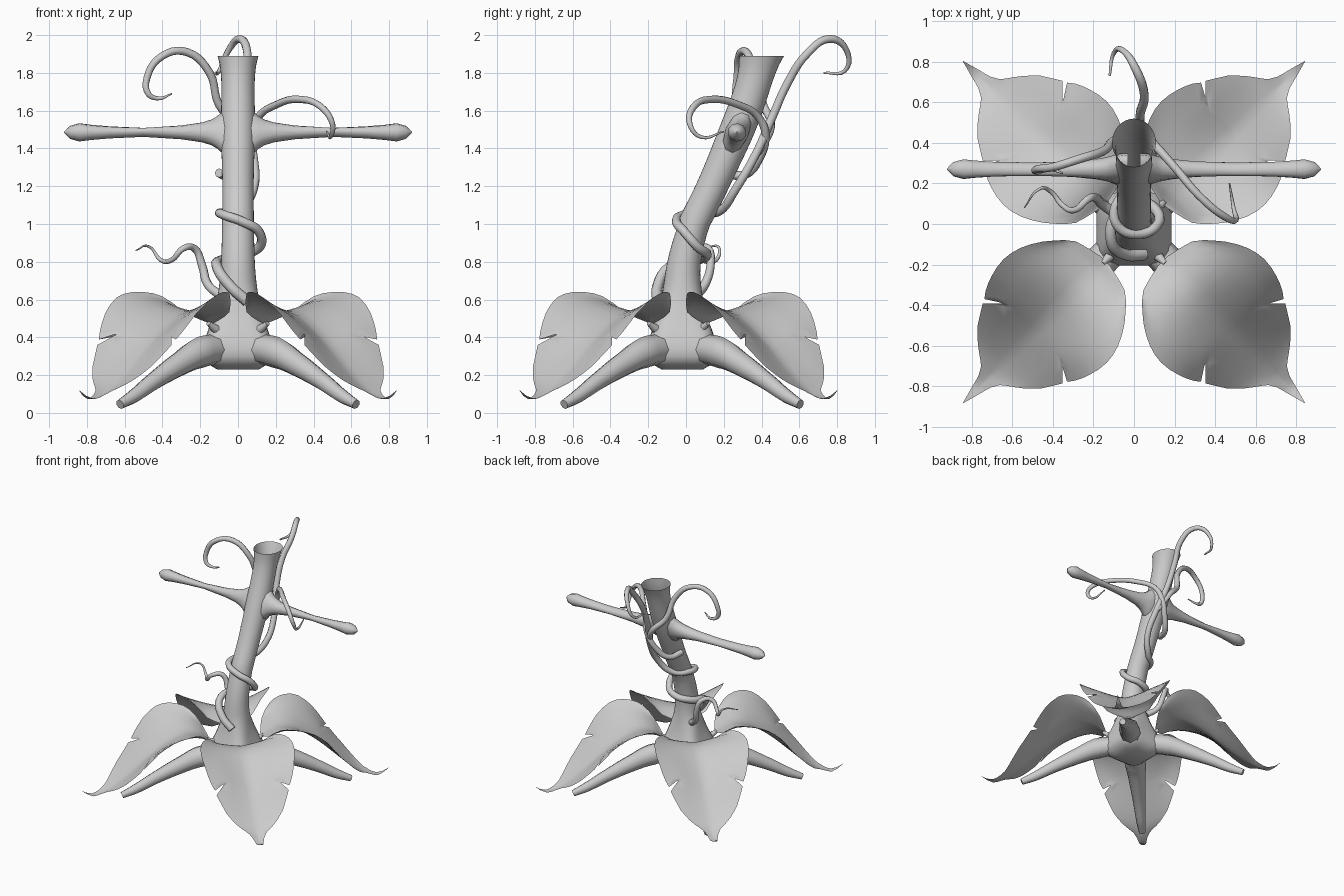
import bpy
import bmesh
import math
from mathutils import Vector

default_cube = bpy.data.objects.get("Cube")
if default_cube:
    bpy.data.objects.remove(default_cube, do_unlink=True)

grey = bpy.data.materials.new("plain grey")
grey.use_nodes = True
GREY = (0.6, 0.6, 0.6, 1)
grey.diffuse_color = GREY
grey.node_tree.nodes["Principled BSDF"].inputs["Base Color"].default_value = GREY


def finish(mesh, name, angle=60):
    """Link a mesh as a named, smooth grey part."""
    mesh.materials.clear()
    mesh.materials.append(grey)
    part = bpy.data.objects.new(name, mesh)
    bpy.context.collection.objects.link(part)
    bpy.ops.object.select_all(action="DESELECT")
    part.select_set(True)
    bpy.context.view_layer.objects.active = part
    bpy.ops.object.shade_smooth_by_angle(angle=math.radians(angle))
    return part


def tube(name, points, radii):
    """Sweep a round section along a path, spreading the radii evenly over it."""
    curve = bpy.data.curves.new(name + " path", "CURVE")
    curve.dimensions = "3D"
    curve.bevel_depth = 1
    curve.bevel_resolution = 2
    curve.resolution_u = 5
    curve.use_fill_caps = True
    spline = curve.splines.new("BEZIER")
    spline.bezier_points.add(len(points) - 1)
    for i, (knot, co) in enumerate(zip(spline.bezier_points, points)):
        knot.co = co
        knot.handle_left_type = knot.handle_right_type = "AUTO"
        t = i / (len(points) - 1) * (len(radii) - 1)
        k = min(int(t), len(radii) - 2)
        knot.radius = radii[k] + (radii[k + 1] - radii[k]) * (t - k)
    helper = bpy.data.objects.new(name + " helper", curve)
    bpy.context.collection.objects.link(helper)
    bpy.context.view_layer.update()
    graph = bpy.context.evaluated_depsgraph_get()
    mesh = bpy.data.meshes.new_from_object(helper.evaluated_get(graph))
    bpy.data.objects.remove(helper, do_unlink=True)
    return finish(mesh, name)


def grid_mesh(name, rows, closed=False, cap=False):
    """Bridge rows of points into a sheet, or a tube when closed."""
    bm = bmesh.new()
    grid = [[bm.verts.new(p) for p in row] for row in rows]
    for low, high in zip(grid, grid[1:]):
        n = len(low)
        for i in range(n if closed else n - 1):
            j = (i + 1) % n
            bm.faces.new((low[i], low[j], high[j], high[i]))
    if cap:
        bm.faces.new(reversed(grid[0]))
    if closed:
        bmesh.ops.recalc_face_normals(bm, faces=bm.faces)
    mesh = bpy.data.meshes.new(name)
    bm.to_mesh(mesh)
    bm.free()
    return finish(mesh, name)


def smooth_at(table, x):
    """Interpolate a table of (x, value) pairs with a smooth curve."""
    k = 0
    while k < len(table) - 2 and x > table[k + 1][0]:
        k += 1

    def slope(i):
        a, b = table[max(i - 1, 0)], table[min(i + 1, len(table) - 1)]
        return (b[1] - a[1]) / (b[0] - a[0])

    (x0, y0), (x1, y1) = table[k], table[k + 1]
    h = x1 - x0
    t = (x - x0) / h
    return (y0 * (1 + 2 * t) * (1 - t) ** 2 + y1 * t * t * (3 - 2 * t)
            + h * slope(k) * t * (1 - t) ** 2 + h * slope(k + 1) * t * t * (t - 1))


# Leaning hollow trunk, swelling into a squarish root body
lean = [(0.23, -0.02), (0.65, -0.02), (0.8, -0.01), (1.0, 0.045), (1.2, 0.14),
        (1.4, 0.23), (1.6, 0.31), (1.75, 0.36), (1.89, 0.4)]
girth = [(0.23, 0.11), (0.27, 0.17), (0.34, 0.185), (0.42, 0.165), (0.52, 0.13), (0.65, 0.103),
         (0.8, 0.089), (1.2, 0.083), (1.5, 0.09), (1.75, 0.088), (1.84, 0.096), (1.89, 0.108)]
heights = [0.23, 0.25, 0.27, 0.3] + [0.34 + 0.05 * i for i in range(31)] + [1.89]
trunk_rings = []
for z in heights:
    r, y = smooth_at(girth, z), smooth_at(lean, z)
    depth = 1.1 if z > 1 else 1.0
    power = 2 + 4 * min(1, max(0, (0.65 - z) / 0.3))
    ring = []
    for i in range(32):
        c, s = math.cos(math.tau * i / 32), math.sin(math.tau * i / 32)
        k = r / (abs(c) ** power + abs(s) ** power) ** (1 / power)
        ring.append(Vector((k * c, y + depth * k * s, z)))
    trunk_rings.append(ring)
grid_mesh("trunk", trunk_rings, closed=True, cap=True)

# Crossbar arms: distance out, half height, half depth
arm_profile = [(0.03, 0.14, 0.062), (0.07, 0.125, 0.062), (0.09, 0.11, 0.062), (0.11, 0.09, 0.06),
               (0.14, 0.07, 0.056), (0.19, 0.053, 0.05), (0.3, 0.036, 0.04), (0.5, 0.022, 0.036),
               (0.68, 0.031, 0.038), (0.78, 0.04, 0.044), (0.84, 0.048, 0.05),
               (0.89, 0.034, 0.036), (0.92, 0.004, 0.004)]
along = Vector((0, 0.4, 0.92))
thin_axis = Vector((0, 0.92, -0.4))
for side, label in ((1, "left"), (-1, "right")):
    rings = []
    for x, tall, thin in arm_profile:
        angles = [math.tau * i / 10 for i in range(10)]
        rings.append([Vector((side * x, 0.27, 1.485)) + along * (tall * math.sin(a))
                      + thin_axis * (thin * math.cos(a)) for a in angles])
    grid_mesh(label + " crossbar arm", rings, closed=True, cap=True)

# Leaf tables run outward along the midrib
lobe_width = [(0.2, 0.03), (0.22, 0.12), (0.25, 0.215), (0.275, 0.285), (0.33, 0.34),
              (0.414, 0.36), (0.53, 0.342), (0.624, 0.312), (0.69, 0.28)]
tip_width = [(0.7, 0.28), (0.804, 0.237), (0.9, 0.19), (0.955, 0.125), (1.0, 0.065),
             (1.04, 0.042), (1.1, 0.026), (1.19, 0.001)]
midrib = [(0.2, 0.47), (0.27, 0.52), (0.35, 0.54), (0.43, 0.53), (0.5, 0.495), (0.6, 0.425),
          (0.7, 0.34), (0.8, 0.25), (0.9, 0.165), (1.0, 0.1), (1.06, 0.08), (1.12, 0.075),
          (1.19, 0.12)]
rim = [(0.2, 0.48), (0.27, 0.58), (0.34, 0.63), (0.45, 0.64), (0.54, 0.615), (0.6, 0.575),
       (0.65, 0.53), (0.7, 0.465), (0.76, 0.38), (0.84, 0.28), (0.96, 0.15), (1.06, 0.085),
       (1.12, 0.075), (1.19, 0.12)]


def leaf_width(u):
    """Half width of the leaf, with a slit between the lobe and the tip."""
    if u < 0.683:
        return smooth_at(lobe_width, u)
    return 0.195 if u < 0.7 else smooth_at(tip_width, u)


stations = [0.2, 0.21, 0.22, 0.235, 0.25, 0.262, 0.275, 0.3, 0.33, 0.37, 0.414, 0.47, 0.53, 0.58,
            0.624, 0.655, 0.676, 0.69, 0.705, 0.75, 0.8, 0.85, 0.9, 0.93, 0.955, 0.98,
            1.0, 1.04, 1.07, 1.1, 1.15, 1.19]

# Four leaves, stalks and roots on the diagonals
root_path = [(0.04, 0.33), (0.11, 0.335), (0.2, 0.32), (0.3, 0.265), (0.45, 0.165), (0.55, 0.09),
             (0.625, 0.045)]
for sx, side in ((1, "left"), (-1, "right")):
    for sy, end in ((-1, "front"), (1, "back")):
        out = Vector((sx, sy, 0)).normalized()
        across = Vector((-out.y, out.x, 0))
        rows = []
        for u in stations:
            row = []
            for i in range(-7, 8):
                s = i / 7
                v = leaf_width(u) * s
                # Rows sweep toward the tip near the rim
                reach = u + 0.8 * max(0, abs(v) - 0.19)
                z = smooth_at(midrib, reach)
                # The blade is a valley, lowest along the midrib
                full = smooth_at(lobe_width if u < 0.69 else tip_width, u)
                z += (smooth_at(rim, reach) - z) * abs(v / full) ** 1.3
                row.append(out * reach + across * v + Vector((0, -0.04, z)))
            rows.append(row)
        grid_mesh(f"{end} {side} leaf", rows)
        tube(f"{end} {side} root", [(sx * d, sy * d - 0.02, z) for d, z in root_path],
             [0.06, 0.08, 0.084, 0.067, 0.048, 0.038, 0.026])
        tube(f"{end} {side} leaf stalk",
             [out * d + Vector((0, -0.04, z)) for d, z in ((0.1, 0.42), (0.16, 0.44), (0.22, 0.475))],
             [0.035, 0.026, 0.014])

# Main vine winding up the trunk and curling behind the top
tube("winding vine",
     [(0.05, -0.15, 0.59), (-0.04, -0.15, 0.67), (-0.11, -0.09, 0.77), (-0.08, 0.06, 0.81),
      (0.03, 0.11, 0.84), (0.115, 0.06, 0.88), (0.11, -0.01, 0.96), (0.03, -0.05, 1.01),
      (-0.08, -0.01, 1.05), (-0.09, 0.09, 1.06), (0.0, 0.18, 1.07), (0.08, 0.26, 1.18),
      (0.08, 0.37, 1.37), (0.04, 0.45, 1.55), (0.03, 0.54, 1.75), (0.05, 0.64, 1.9),
      (0.01, 0.76, 1.98), (-0.05, 0.85, 1.92), (-0.1, 0.84, 1.81), (-0.12, 0.73, 1.8)],
     [0.03, 0.027, 0.025, 0.024, 0.024, 0.022, 0.006])

# Side tendrils
tube("right upper tendril",
     [(0.07, 0.38, 1.38), (0.0, 0.45, 1.52), (-0.1, 0.41, 1.63), (-0.15, 0.36, 1.8),
      (-0.27, 0.32, 1.91), (-0.4, 0.28, 1.89), (-0.48, 0.27, 1.78), (-0.475, 0.26, 1.69),
      (-0.42, 0.27, 1.665), (-0.35, 0.25, 1.69)], [0.022, 0.022, 0.021, 0.018, 0.004])
tube("left upper tendril",
     [(-0.1, 0.2, 1.27), (-0.06, 0.31, 1.26), (0.0, 0.38, 1.33), (0.07, 0.42, 1.48),
      (0.11, 0.38, 1.57), (0.2, 0.28, 1.63), (0.32, 0.14, 1.66), (0.44, 0.04, 1.62),
      (0.5, 0.02, 1.53), (0.49, 0.08, 1.46), (0.47, 0.2, 1.49)],
     [0.024, 0.022, 0.02, 0.018, 0.004])
tube("lower tendril",
     [(-0.09, 0.05, 0.62), (-0.16, 0.1, 0.68), (-0.19, 0.13, 0.78), (-0.23, 0.12, 0.87),
      (-0.29, 0.07, 0.87), (-0.35, 0.09, 0.81), (-0.41, 0.16, 0.81), (-0.47, 0.17, 0.88),
      (-0.54, 0.08, 0.86)], [0.026, 0.022, 0.016, 0.011, 0.003])
